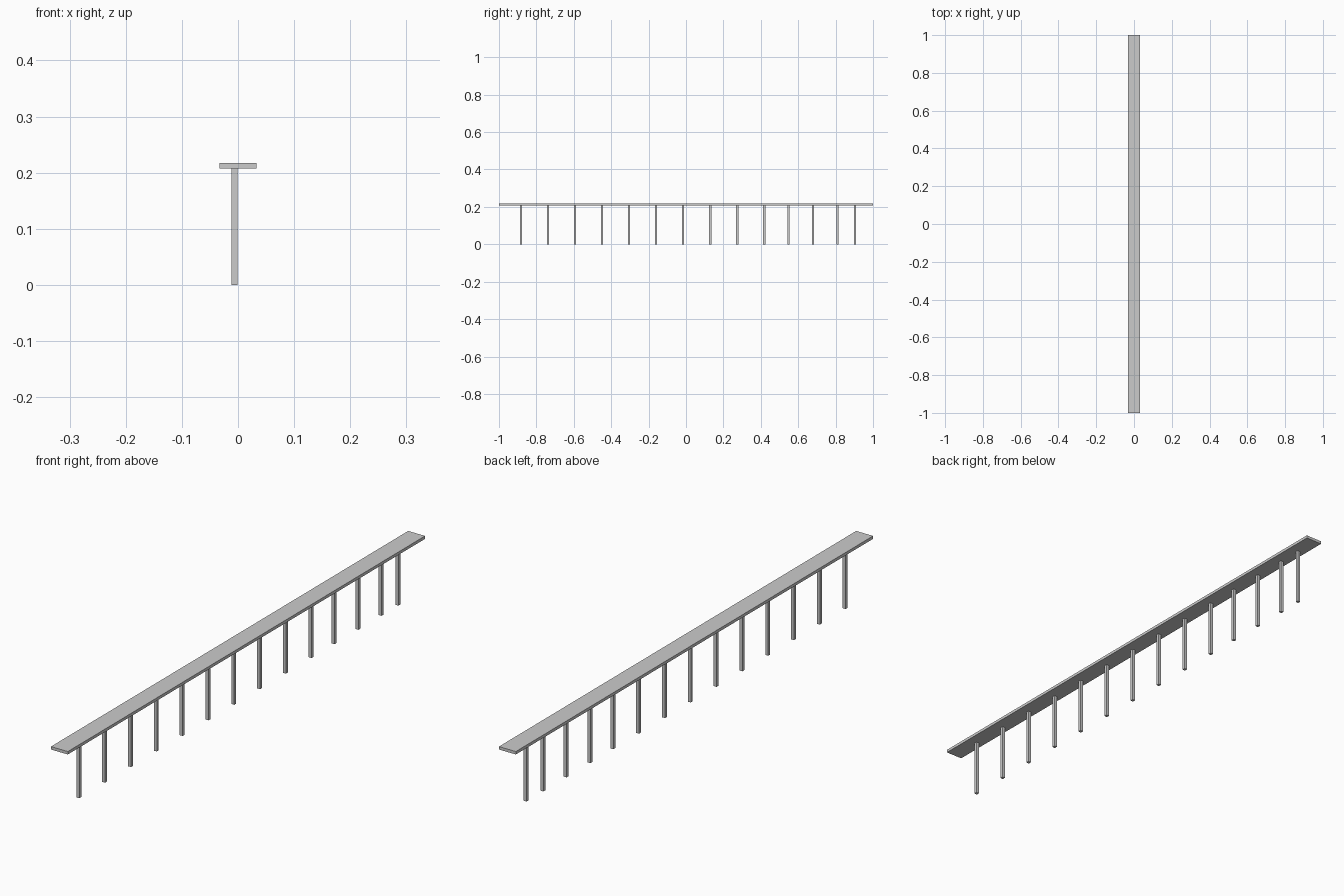
import bpy

if "Cube" in bpy.data.objects:
    bpy.data.objects.remove(bpy.data.objects["Cube"])


def box(name, x0, x1, y0, y1, z0, z1):
    bpy.ops.mesh.primitive_cube_add(
        size=1, location=((x0 + x1) / 2, (y0 + y1) / 2, (z0 + z1) / 2))
    ob = bpy.context.object
    ob.name = name
    ob.scale = (x1 - x0, y1 - y0, z1 - z0)
    bpy.ops.object.transform_apply(location=False, rotation=False, scale=True)
    return ob


DECK_BOTTOM, DECK_TOP = 0.207, 0.2175
POST_DEPTH = 0.011

# long flat top plank
box("top_plank", -0.033, 0.033, -1, 1, DECK_BOTTOM, DECK_TOP)

# square posts: regular bays, with closer spacing toward the back end
post_y = [-0.882 + 0.1445 * i for i in range(10)] + [0.547, 0.68, 0.81, 0.904]
for i, y in enumerate(post_y):
    box(f"post_{i + 1:02d}", -0.012, -0.0005,
        y - POST_DEPTH / 2, y + POST_DEPTH / 2, 0, DECK_BOTTOM)
